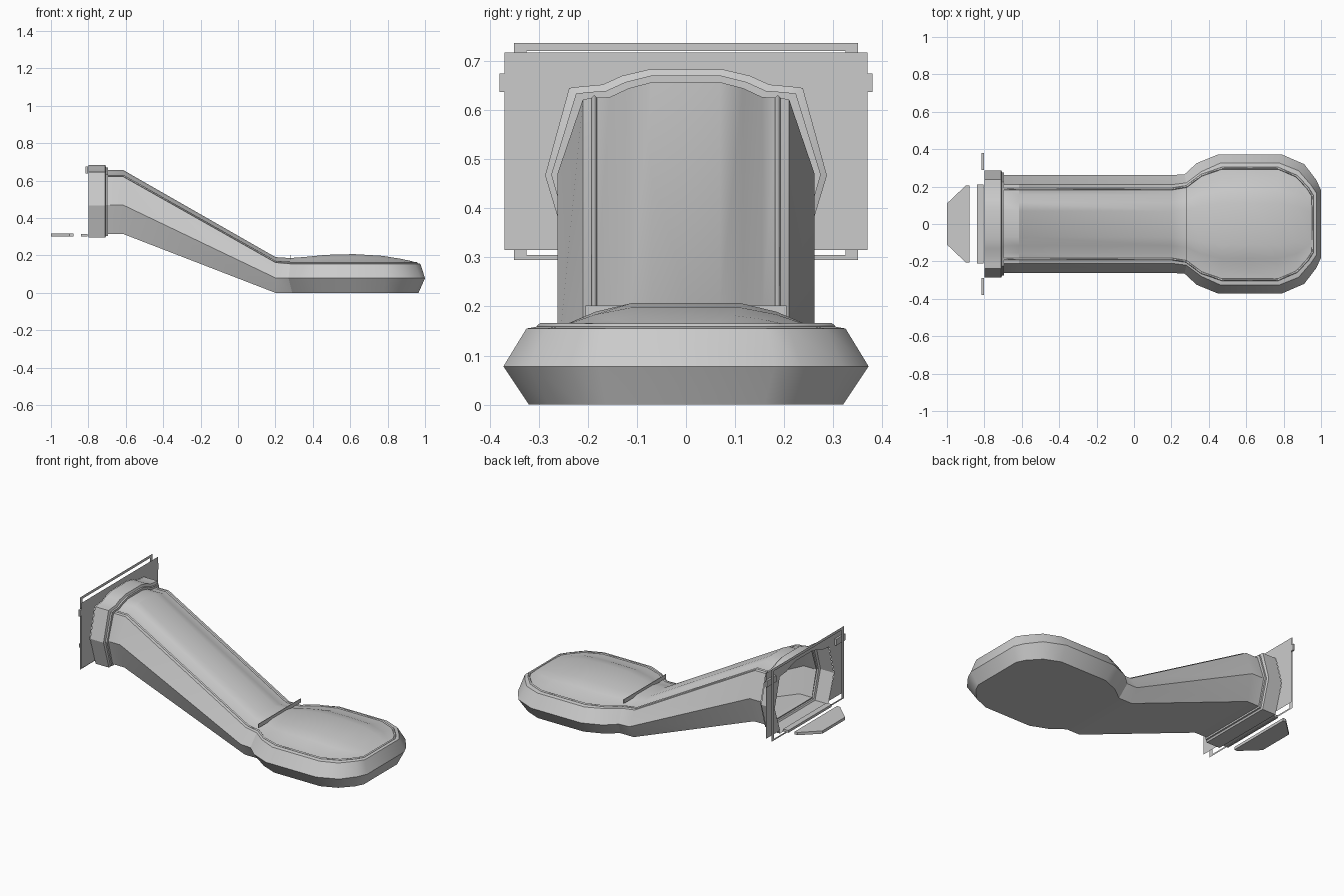
import bpy, bmesh

if "Cube" in bpy.data.objects:
    bpy.data.objects.remove(bpy.data.objects["Cube"])

def make(name, verts, faces, smooth=True):
    bm = bmesh.new()
    vs = [bm.verts.new(v) for v in verts]
    for f in faces:
        bm.faces.new([vs[i] for i in f])
    bmesh.ops.recalc_face_normals(bm, faces=bm.faces)
    me = bpy.data.meshes.new(name)
    bm.to_mesh(me)
    bm.free()
    ob = bpy.data.objects.new(name, me)
    bpy.context.collection.objects.link(ob)
    if smooth:
        bpy.ops.object.select_all(action='DESELECT')
        bpy.context.view_layer.objects.active = ob
        ob.select_set(True)
        bpy.ops.object.shade_smooth_by_angle(angle=0.5)
    return ob

def loft(name, half_rows, closed=True, cap=False, smooth=True):
    """Skin rows of half sections, each mirrored over y = 0."""
    n = len(half_rows[0])
    verts, faces = [], []
    for half in half_rows:
        verts += half + [(x, -y, z) for x, y, z in reversed(half)]
    m = 2 * n
    for r in range(len(half_rows) - 1):
        for i in range(m if closed else m - 1):
            j = (i + 1) % m
            faces.append((r*m + i, r*m + j, (r+1)*m + j, (r+1)*m + i))
    if cap:
        b = (len(half_rows) - 1) * m
        for i in range(n - 1):
            faces.append((b + i, b + i + 1, b + m - 2 - i, b + m - 1 - i))
    return make(name, verts, faces, smooth)

def prism(name, outline, z0, z1):
    n = len(outline)
    verts = [(x, y, z) for z in (z0, z1) for x, y in outline]
    faces = [tuple(range(n)), tuple(range(n, 2*n))]
    faces += [(i, (i+1) % n, n + (i+1) % n, n + i) for i in range(n)]
    return make(name, verts, faces, False)

def box(name, x0, x1, y0, y1, z0, z1):
    return prism(name, [(x0, y0), (x1, y0), (x1, y1), (x0, y1)], z0, z1)

# Chute and pod: lengthwise edges, shared upper slope then the flat pod
def edge(start_y, z_hi, z_lo, pod_z, xs_y):
    pts = [(-.70, start_y, z_hi), (-.615, start_y, z_hi), (.20, start_y, z_lo)]
    return pts + [(x, y, pod_z) for x, y in xs_y]

bottom = edge(.22, .315, 0, 0, [(.29, .22), (.37, .28), (.47, .32), (.62, .32),
              (.78, .32), (.875, .28), (.94, .21), (.965, .16)])
middle = edge(.262, .47, .08, .078, [(.27, .265), (.335, .325), (.45, .372), (.62, .372),
              (.79, .372), (.91, .32), (.975, .235), (1.0, .18)])
shoulder = edge(.21, .622, .162, .155, [(.28, .22), (.36, .28), (.46, .325), (.62, .325),
                (.78, .325), (.88, .285), (.945, .21), (.975, .165)])
rim = edge(.187, .625, .165, .16, [(.28, .20), (.36, .26), (.47, .298), (.62, .298),
           (.77, .298), (.87, .255), (.93, .19), (.955, .15)])
crown = [.032, .032, .026, .026, .032, .043, .047, .038, .022, .009, .001]
hump = [(.83, .05), (.62, .62), (.37, 1)]
rows = []
for b, m, s, r, h in zip(bottom, middle, shoulder, rim, crown):
    rows.append([b, m, s, r] + [(r[0], r[1]*f, r[2] + h*g) for f, g in hump])
loft("chute_and_pod", rows, cap=True)

# Raised seam running down both sides and around the pod lid
cu = bpy.data.curves.new("seam_trim", 'CURVE')
cu.dimensions = '3D'
cu.bevel_depth = .006
cu.bevel_resolution = 0
path = rim + [(x, -y, z) for x, y, z in reversed(rim)]
sp = cu.splines.new('POLY')
sp.points.add(len(path) - 1)
for p, c in zip(sp.points, path):
    p.co = (*c, 1)
bpy.context.collection.objects.link(bpy.data.objects.new("seam_trim", cu))

# Collar around the upper mouth
outer = [(.235, .295), (.287, .467), (.238, .645), (.215, .648), (.17, .652), (.13, .670), (.075, .683)]
inner = [p[1:] for p in rows[0]]
lip = [((a + c) / 2, (b + d) / 2) for (a, b), (c, d) in zip(outer, inner)]
loft("collar", [[(x, y, z) for y, z in sec] for x, sec in
                ((-.80, outer), (-.71, outer), (-.705, lip), (-.695, lip), (-.695, inner))])

# Mounting plate with the mouth cut out of it
hole = [(y, max(z, .315)) for y, z in outer]
rect = [(.37, .315), (.37, .467), (.37, .717)] + [(y, .717) for y, z in outer[3:]]
loft("mounting_plate", [[(-.802, y, z) for y, z in sec] for sec in (hole, rect)],
     closed=False, smooth=False)

# Thin rectangular frame behind the plate
loft("backing_frame", [[(-.825, y, z) for y, z in sec] for sec in
                       ([(.35, .295), (.35, .737)], [(.325, .305), (.325, .72)])], smooth=False)

# Side latches
for side, s in (("left", 1), ("right", -1)):
    y0, y1 = sorted((s*.29, s*.38))
    box("latch_" + side, -.815, -.803, y0, y1, .637, .675)

# Threshold, entry step and lid crossbar
box("threshold", -.84, -.805, -.21, .21, .30, .315)
prism("entry_step", [(-.88, -.205), (-.88, .205), (-.90, .205), (-1, .11), (-1, -.11), (-.90, -.205)], .30, .317)
box("crossbar", .278, .282, -.205, .205, .178, .202)
